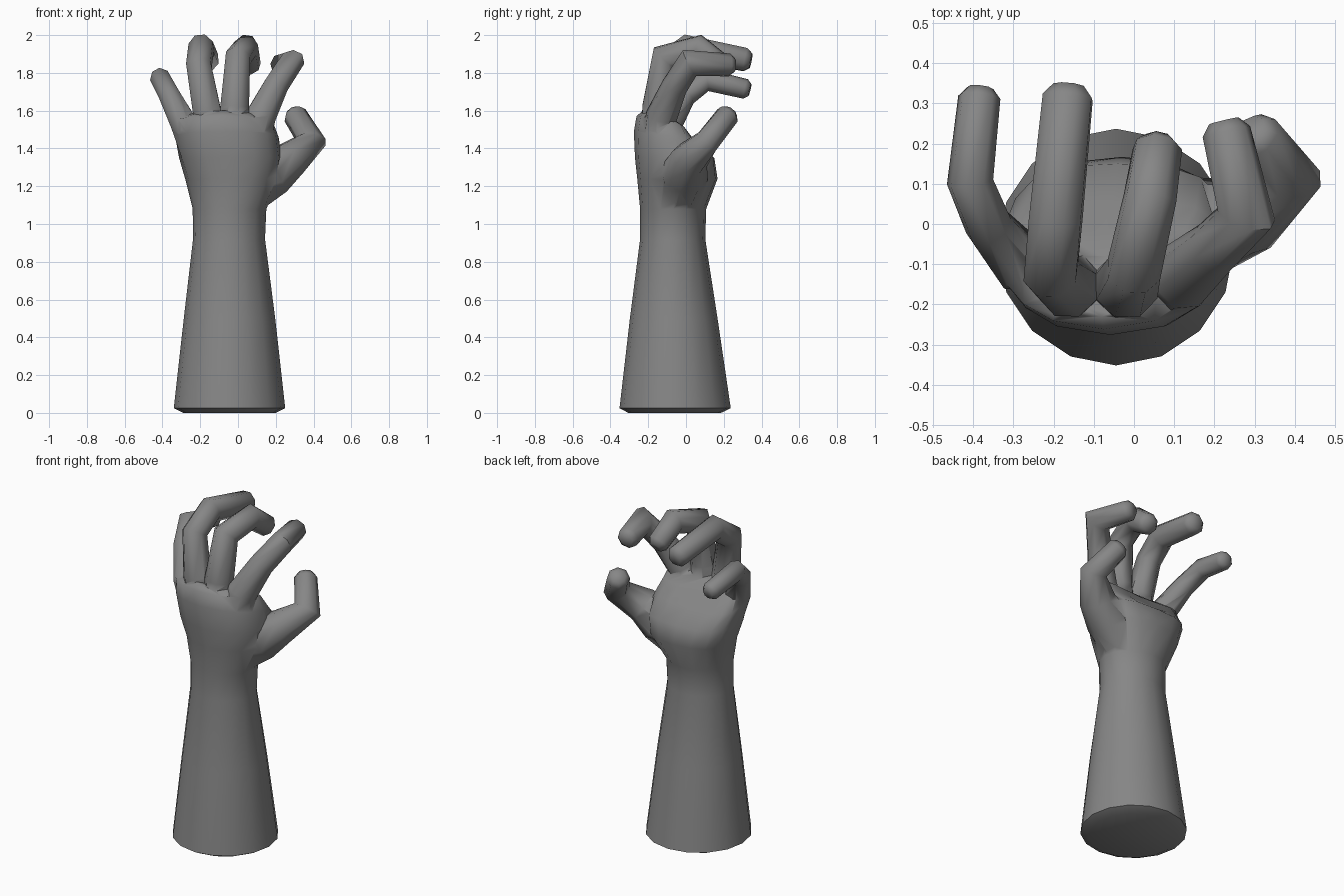
import bpy, bmesh
from math import cos, sin, pi, copysign
from mathutils import Vector

if "Cube" in bpy.data.objects:
    bpy.data.objects.remove(bpy.data.objects["Cube"])


def loft(name, rings):
    """Skin a list of equal-length closed rings and cap both ends."""
    bm = bmesh.new()
    rows = [[bm.verts.new(p) for p in r] for r in rings]
    n = len(rows[0])
    for a, b in zip(rows, rows[1:]):
        for i in range(n):
            j = (i + 1) % n
            bm.faces.new((a[i], a[j], b[j], b[i]))
    bm.faces.new(rows[0][::-1])
    bm.faces.new(rows[-1])
    bmesh.ops.recalc_face_normals(bm, faces=bm.faces)
    me = bpy.data.meshes.new(name)
    bm.to_mesh(me)
    bm.free()
    ob = bpy.data.objects.new(name, me)
    bpy.context.collection.objects.link(ob)
    return ob


def body_ring(z, x0, x1, y0, y1, cup=0.0, tilt=0.0, square=1.0, n=16):
    """Oval section between limits; cup bends its sides forward, tilt lowers the palm side."""
    cx, cy, rx, ry = (x0 + x1) / 2, (y0 + y1) / 2, (x1 - x0) / 2, (y1 - y0) / 2
    pts = []
    for i in range(n):
        a = 2 * pi * i / n
        u, v = (copysign(abs(t) ** square, t) for t in (cos(a), sin(a)))
        pts.append((cx + rx * u, cy + ry * v + cup * u * u, z - tilt * v))
    return pts


def finger(name, path, n=8):
    """Eight-sided tube through (x, y, z, radius) points with mitred joints and a blunt tip."""
    pts = [Vector(p[:3]) for p in path]
    rad = [p[3] for p in path]
    end = (pts[-1] - pts[-2]).normalized()
    pts.append(pts[-1] + end * rad[-1] * 0.45)
    rad.append(rad[-1] * 0.62)
    dirs = [(b - a).normalized() for a, b in zip(pts, pts[1:])]
    side = dirs[0].cross(Vector((0, 1, 0.3))).normalized()
    rings = []
    for i, p in enumerate(pts):
        din, dout = dirs[max(i - 1, 0)], dirs[min(i, len(dirs) - 1)]
        t = (din + dout).normalized()
        side = (side - t * side.dot(t)).normalized()
        up = t.cross(side)
        bend = dout - din
        stretch = 1 / max(din.dot(t), 0.7) - 1
        ring = []
        for k in range(n):
            a = 2 * pi * (k + 0.5) / n
            o = (side * cos(a) + up * sin(a)) * rad[i]
            if bend.length > 1e-4:
                b = bend.normalized()
                o += b * o.dot(b) * stretch
            ring.append(p + o)
        rings.append(ring)
    return loft(name, rings)


# forearm, wrist and cupped palm
hand = loft("forearm_and_hand", [
    body_ring(0.0, -0.29, 0.20, -0.305, 0.185),
    body_ring(0.025, -0.34, 0.25, -0.352, 0.237),
    body_ring(0.50, -0.287, 0.197, -0.297, 0.167),
    body_ring(0.92, -0.238, 0.143, -0.243, 0.102),
    body_ring(1.08, -0.240, 0.150, -0.243, 0.107),
    body_ring(1.24, -0.280, 0.220, -0.258, 0.167, 0.02, 0, 0.9),
    body_ring(1.35, -0.312, 0.232, -0.270, 0.150, 0.03, 0, 0.8),
    body_ring(1.46, -0.332, 0.215, -0.276, 0.050, 0.05, 0.03, 0.75),
    body_ring(1.54, -0.335, 0.185, -0.262, -0.02, 0.06, 0.03, 0.75),
    body_ring(1.58, -0.25, 0.09, -0.23, -0.08, 0.04, 0.02),
])

# digits, each running from inside the palm to the tip
digits = [
    finger("little_finger", [(-0.225, -0.10, 1.36, 0.075), (-0.285, -0.095, 1.53, 0.075),
                             (-0.362, -0.005, 1.68, 0.060), (-0.408, 0.105, 1.765, 0.057),
                             (-0.385, 0.315, 1.715, 0.053)]),
    finger("ring_finger", [(-0.145, -0.14, 1.40, 0.09), (-0.165, -0.155, 1.60, 0.080),
                           (-0.207, -0.12, 1.84, 0.070), (-0.195, 0.01, 1.932, 0.07),
                           (-0.165, 0.315, 1.87, 0.066)]),
    finger("middle_finger", [(-0.03, -0.15, 1.40, 0.09), (-0.018, -0.155, 1.62, 0.082),
                             (0.0, -0.113, 1.88, 0.07), (0.040, 0.065, 1.93, 0.068),
                             (0.058, 0.185, 1.84, 0.063)]),
    finger("index_finger", [(0.06, -0.145, 1.38, 0.10), (0.12, -0.13, 1.57, 0.085),
                            (0.20, -0.06, 1.73, 0.07), (0.28, 0.02, 1.853, 0.067),
                            (0.23, 0.23, 1.842, 0.061)]),
    finger("thumb", [(0.05, -0.04, 1.14, 0.10), (0.17, -0.01, 1.265, 0.13),
                     (0.28, 0.02, 1.345, 0.10), (0.388, 0.115, 1.44, 0.069),
                     (0.302, 0.22, 1.575, 0.064)]),
]

# weld everything into one skin
for d in digits:
    m = hand.modifiers.new(d.name, 'BOOLEAN')
    m.operation, m.solver, m.object = 'UNION', 'EXACT', d
dg = bpy.context.evaluated_depsgraph_get()
hand_mesh = bpy.data.meshes.new_from_object(hand.evaluated_get(dg))
hand.modifiers.clear()
hand.data = hand_mesh
for d in digits:
    bpy.data.objects.remove(d)

# dark grey surface
grey = bpy.data.materials.new("dark_grey")
grey.diffuse_color = (0.24, 0.24, 0.24, 1)
grey.use_nodes = True
grey.node_tree.nodes["Principled BSDF"].inputs["Base Color"].default_value = grey.diffuse_color
hand.data.materials.clear()
hand.data.materials.append(grey)

bpy.context.view_layer.objects.active = hand
hand.select_set(True)
bpy.ops.object.shade_smooth_by_angle(angle=1.0)
